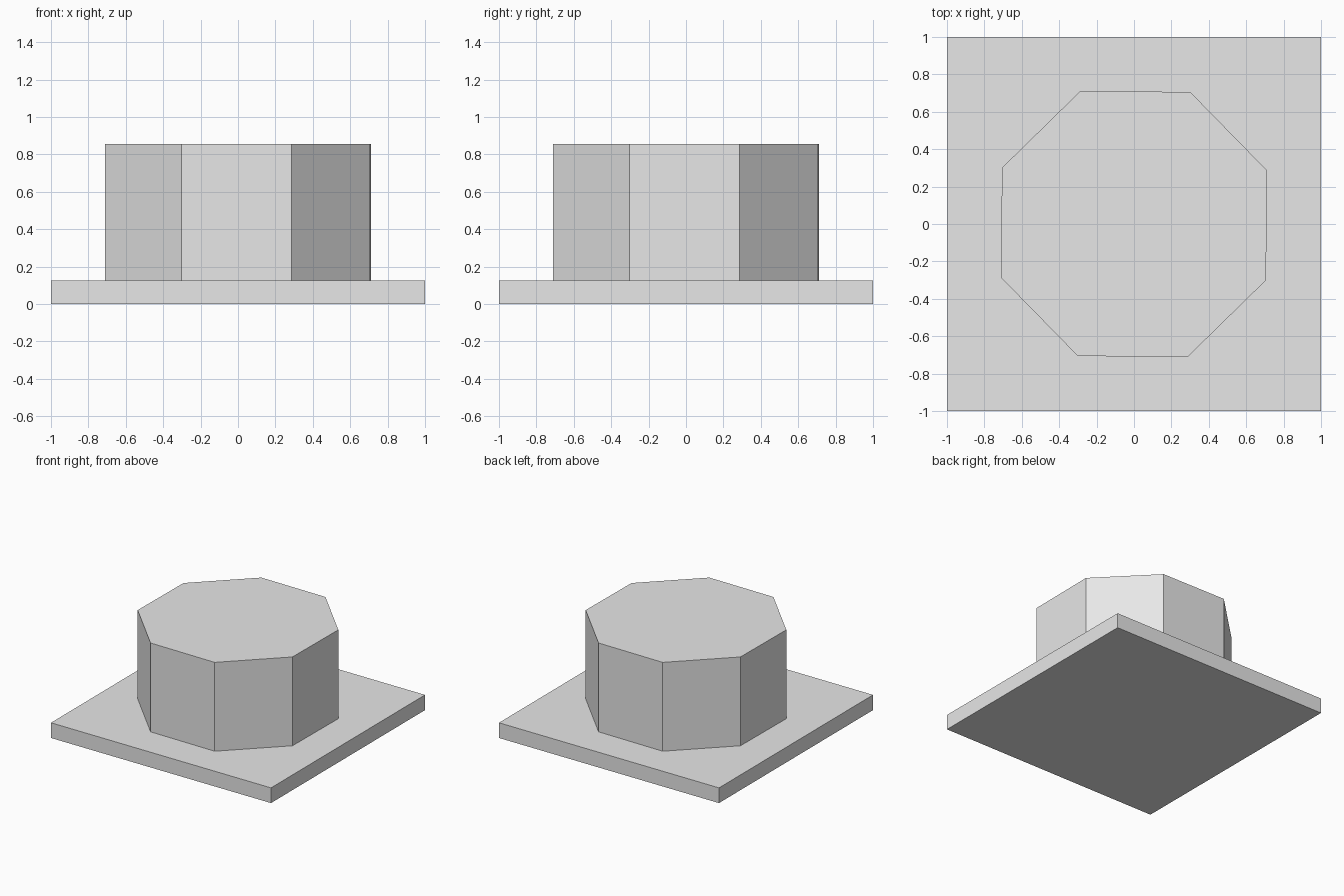
import bpy
import math

default_cube = bpy.data.objects.get("Cube")
if default_cube:
    bpy.data.objects.remove(default_cube, do_unlink=True)

BASE_TOP = 0.125
TOP = 0.855

# Single plain grey
grey = bpy.data.materials.new("light_grey")
grey.use_nodes = True
colour = (0.8, 0.8, 0.8, 1)
grey.diffuse_color = colour
grey.node_tree.nodes["Principled BSDF"].inputs["Base Color"].default_value = colour


def finish(name):
    obj = bpy.context.object
    obj.name = name
    obj.data.materials.append(grey)
    bpy.ops.object.transform_apply(location=False, rotation=True, scale=True)
    return obj


# Square base plate
bpy.ops.mesh.primitive_cube_add(size=2, location=(0, 0, BASE_TOP / 2))
bpy.context.object.scale.z = BASE_TOP / 2
finish("base_plate")

# Octagonal block, turned very slightly off square
bpy.ops.mesh.primitive_cylinder_add(
    vertices=8, radius=0.767, depth=TOP - BASE_TOP,
    location=(0, 0, (TOP + BASE_TOP) / 2),
    rotation=(0, 0, math.radians(22.5 - 0.6)))
finish("octagonal_block")
